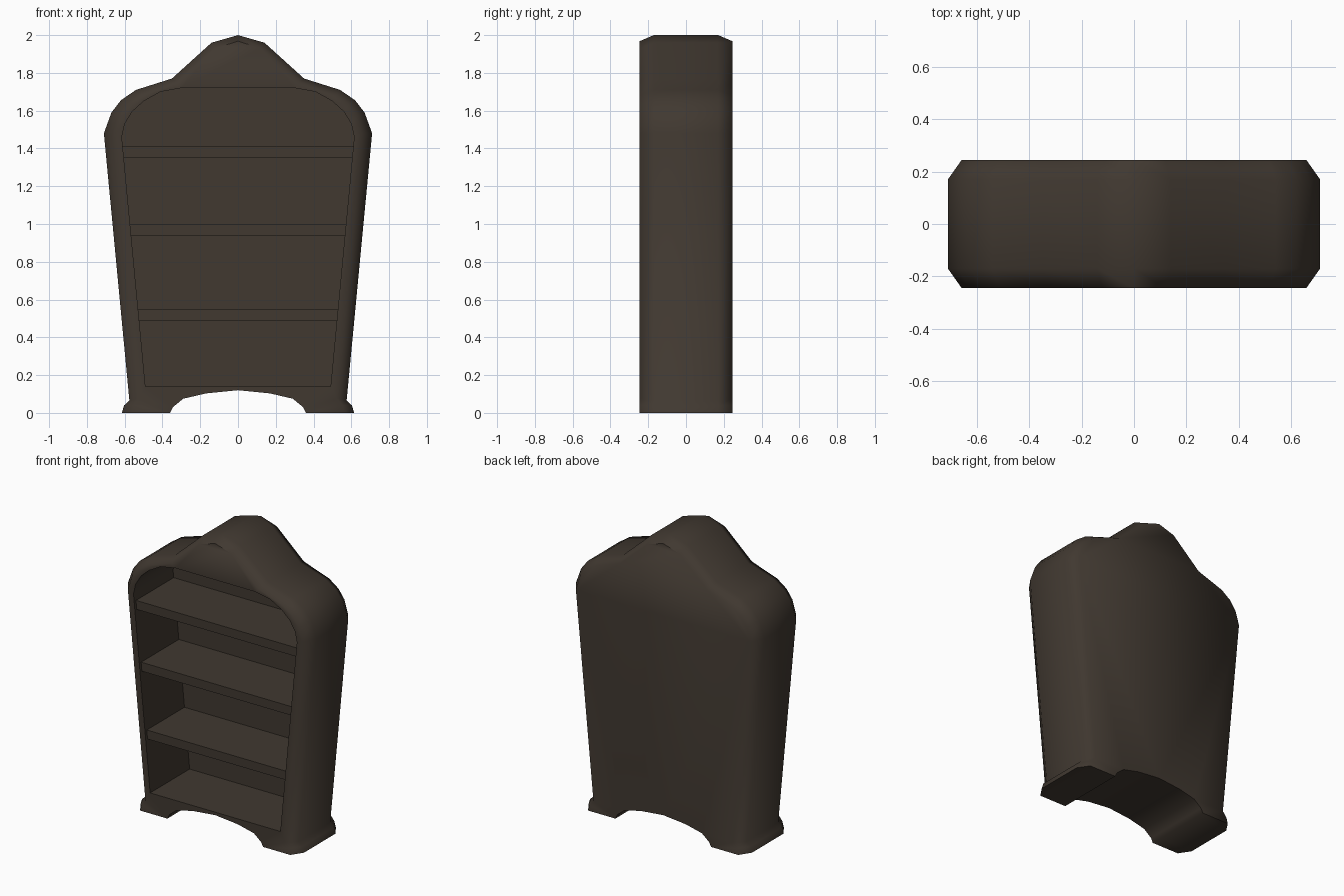
import bpy, bmesh, math

if "Cube" in bpy.data.objects:
    bpy.data.objects.remove(bpy.data.objects["Cube"])

wood = bpy.data.materials.new("dark brown wood")
wood.diffuse_color = (0.052, 0.040, 0.030, 1)
wood.use_nodes = True
wood.node_tree.nodes["Principled BSDF"].inputs["Base Color"].default_value = wood.diffuse_color


def mirrored(half):
    """Close a right-half (x, z) profile by mirroring it across x = 0."""
    return half + [(-x, z) for x, z in reversed(half) if x > 0]


def ring(bm, profile, y):
    return [bm.verts.new((x, y, z)) for x, z in profile]


def loft(bm, a, b):
    n = len(a)
    for i in range(n):
        j = (i + 1) % n
        bm.faces.new((a[i], a[j], b[j], b[i]))


def loop_edges(bm, loop):
    out = []
    for i in range(len(loop)):
        pair = (loop[i], loop[(i + 1) % len(loop)])
        out.append(bm.edges.get(pair) or bm.edges.new(pair))
    return out


def finish(name, bm, angle):
    bmesh.ops.recalc_face_normals(bm, faces=bm.faces[:])
    me = bpy.data.meshes.new(name)
    bm.to_mesh(me)
    bm.free()
    me.materials.append(wood)
    ob = bpy.data.objects.new(name, me)
    bpy.context.collection.objects.link(ob)
    bpy.ops.object.select_all(action='DESELECT')
    ob.select_set(True)
    bpy.context.view_layer.objects.active = ob
    bpy.ops.object.shade_smooth_by_angle(angle=math.radians(angle))
    return ob


# Profiles: arched underside is shared, the rest is chamfered at front and back
arch = [(0.36, 0), (0.345, 0.03), (0.29, 0.075), (0.17, 0.103), (0, 0.12)]
outer = mirrored([(0, 2.0), (0.14, 1.96), (0.35, 1.77), (0.54, 1.71),
                  (0.62, 1.655), (0.67, 1.59), (0.71, 1.48), (0.575, 0.065),
                  (0.603, 0.04), (0.615, 0)] + arch)
inner = mirrored([(0, 1.968), (0.12, 1.93), (0.325, 1.745), (0.515, 1.68),
                  (0.585, 1.63), (0.628, 1.57), (0.657, 1.475), (0.525, 0.075),
                  (0.553, 0.04), (0.565, 0)] + arch)
opening = mirrored([(0.49, 0.14), (0.615, 1.46), (0.60, 1.53), (0.56, 1.595),
                    (0.50, 1.65), (0.41, 1.70), (0.30, 1.72)])

# Carcass: lofted shell with a recessed cavity
bm = bmesh.new()
back = ring(bm, inner, 0.245)
rear = ring(bm, outer, 0.17)
fore = ring(bm, outer, -0.17)
front = ring(bm, inner, -0.245)
lip = ring(bm, opening, -0.245)
deep = ring(bm, opening, 0.18)
for a, b in ((back, rear), (rear, fore), (fore, front), (lip, deep)):
    loft(bm, a, b)
for loops in ((front, lip), (back,), (deep,)):
    edges = [e for l in loops for e in loop_edges(bm, l)]
    bmesh.ops.triangle_fill(bm, edges=edges, use_beauty=True)
finish("bookcase_body", bm, 65)

# Shelves: boards that follow the slanted sides
for i, top in enumerate((0.55, 1.0, 1.41)):
    low = top - 0.06
    half = [(0.49 + 0.0947 * (z - 0.14), z) for z in (low, top)]
    bm = bmesh.new()
    a = ring(bm, mirrored(half), -0.225)
    b = ring(bm, mirrored(half), 0.182)
    loft(bm, a, b)
    bm.faces.new(a)
    bm.faces.new(b)
    finish(f"shelf_{i + 1}", bm, 30)
